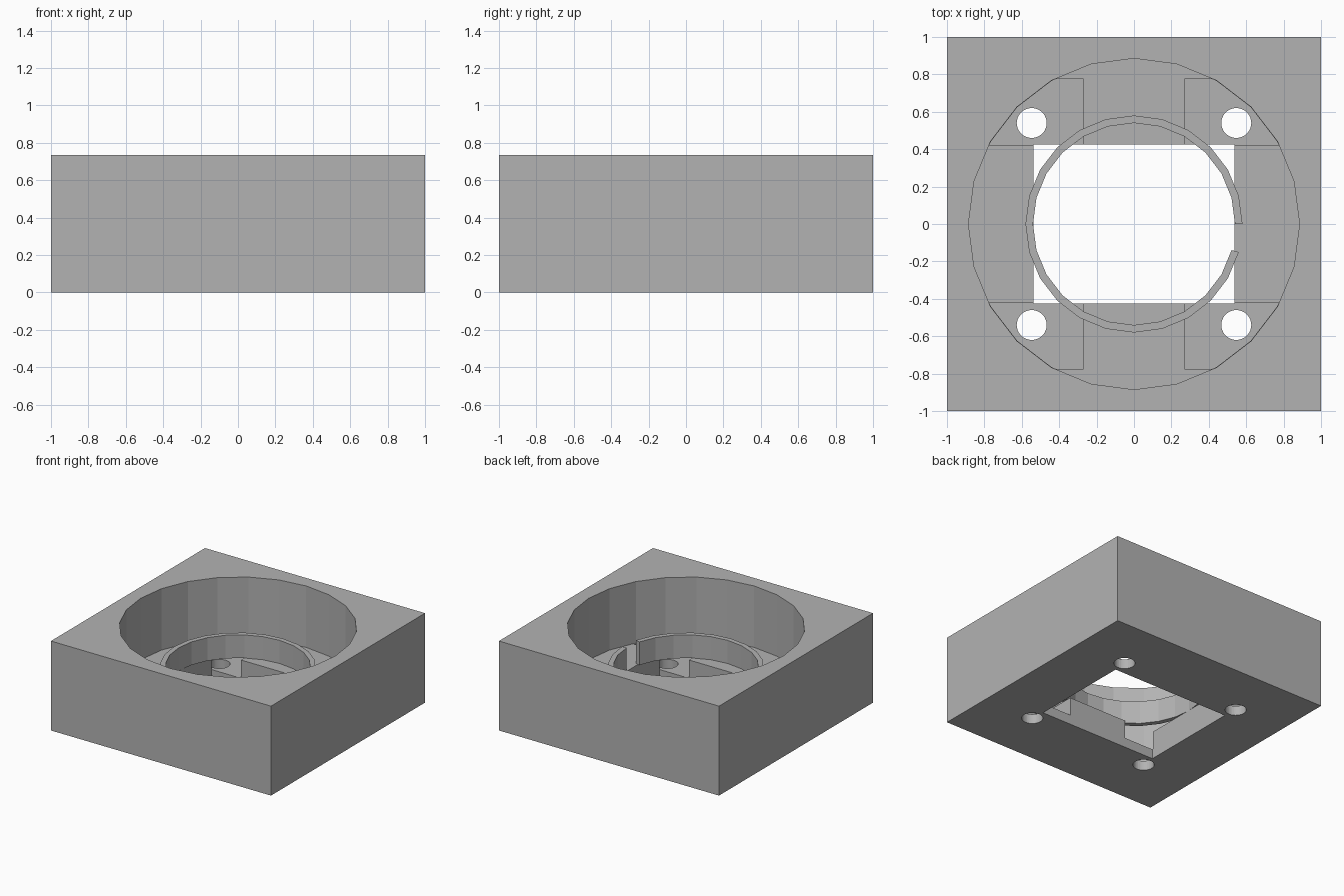
import bpy, bmesh
from math import cos, sin, radians

old = bpy.data.objects.get("Cube")
if old:
    bpy.data.objects.remove(old, do_unlink=True)

HEIGHT, FLOOR, PAD = 0.735, 0.23, 0.08
STEP = 15  # degrees per facet of the round parts

grey = bpy.data.materials.new("plain grey")
grey.use_nodes = True
colour = (0.45, 0.45, 0.45, 1)
grey.diffuse_color = colour
grey.node_tree.nodes["Principled BSDF"].inputs["Base Color"].default_value = colour


def arc(radius, start, end, step=STEP, centre=(0, 0)):
    return [(centre[0] + radius * cos(radians(a)), centre[1] + radius * sin(radians(a)))
            for a in range(start, end + 1, step)]


def rectangle(x, y):
    return [(-x, -y), (x, -y), (x, y), (-x, y)]


def prism(name, outline, bottom, top):
    """Extrude a flat outline between two heights."""
    bm = bmesh.new()
    face = bm.faces.new([bm.verts.new((x, y, bottom)) for x, y in outline])
    raised = bmesh.ops.extrude_face_region(bm, geom=[face])["geom"]
    verts = [v for v in raised if isinstance(v, bmesh.types.BMVert)]
    bmesh.ops.translate(bm, verts=verts, vec=(0, 0, top - bottom))
    bmesh.ops.recalc_face_normals(bm, faces=bm.faces)
    mesh = bpy.data.meshes.new(name)
    bm.to_mesh(mesh)
    bm.free()
    mesh.materials.append(grey)
    obj = bpy.data.objects.new(name, mesh)
    bpy.context.collection.objects.link(obj)
    return obj


def cut(target, cutter):
    cutter.hide_render = True
    mod = target.modifiers.new("cut", 'BOOLEAN')
    mod.operation, mod.solver, mod.object = 'DIFFERENCE', 'EXACT', cutter
    bpy.context.view_layer.objects.active = target
    bpy.ops.object.modifier_apply(modifier=mod.name)
    bpy.data.objects.remove(cutter, do_unlink=True)


# Square block with a round pocket and a rectangular opening through the floor
block = prism("housing_block", rectangle(1, 1), 0, HEIGHT)
cut(block, prism("round_pocket", arc(0.885, 0, 360 - STEP), FLOOR, 1))
cut(block, prism("floor_opening", rectangle(0.537, 0.425), -0.2, 0.5))

# Sunken corner recesses, each with a screw hole
corner = [(0.27, 0.42), (0.774, 0.42)] + arc(0.883, 30, 60) + [(0.42, 0.774), (0.27, 0.774)]
for sx in (-1, 1):
    for sy in (-1, 1):
        outline = [(sx * x, sy * y) for x, y in corner]
        cut(block, prism("corner_recess", outline, PAD, 0.5))
        hole = arc(0.08, 0, 350, 10, (sx * 0.547, sy * 0.54))
        cut(block, prism("screw_hole", hole, -0.2, 0.4))

# Raised ring with one facet left open as a notch
ring = arc(0.58, 0, 360 - STEP) + arc(0.54, 0, 360 - STEP)[::-1]
prism("locating_ring", ring, FLOOR, 0.42)
